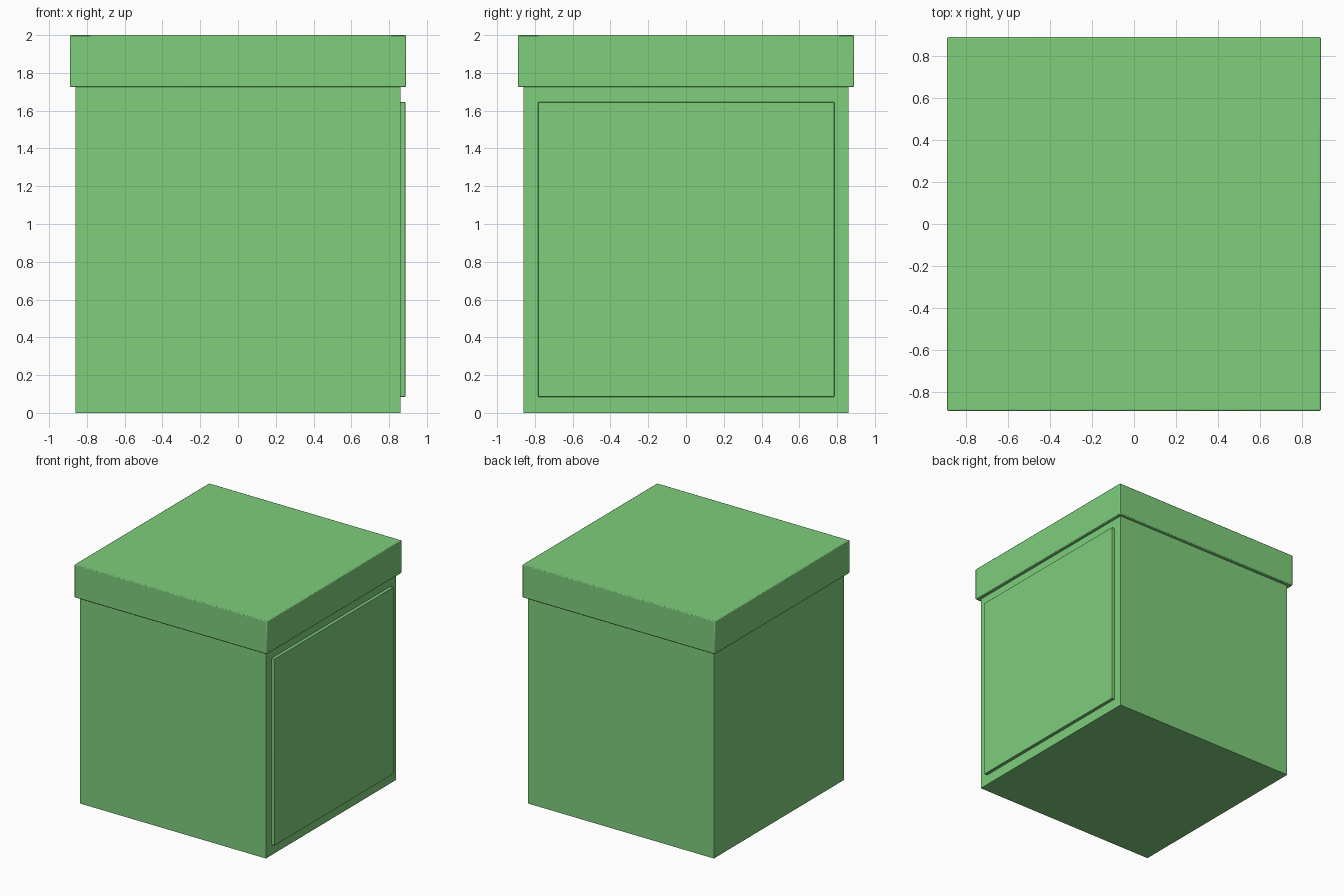
import bpy

if "Cube" in bpy.data.objects:
    bpy.data.objects.remove(bpy.data.objects["Cube"])

green = bpy.data.materials.new("green")
green.diffuse_color = (0.21, 0.62, 0.20, 1)
green.use_nodes = True
green.node_tree.nodes["Principled BSDF"].inputs["Base Color"].default_value = green.diffuse_color


def box(name, x, y, z, bevel=0):
    """Box from (min, max) ranges, with an optional small bevel."""
    bpy.ops.mesh.primitive_cube_add(
        size=1, location=[(a + b) / 2 for a, b in (x, y, z)])
    ob = bpy.context.object
    ob.name = name
    ob.scale = [b - a for a, b in (x, y, z)]
    bpy.ops.object.transform_apply(location=False, rotation=False, scale=True)
    ob.data.materials.append(green)
    if bevel:
        mod = ob.modifiers.new("soft_edge", "BEVEL")
        mod.width = bevel
        mod.segments = 2
        bpy.ops.object.shade_smooth_by_angle()
    return ob


# Main box
box("body", (-0.86, 0.86), (-0.86, 0.86), (0, 1.73))
# Overhanging lid
box("lid", (-0.89, 0.89), (-0.89, 0.89), (1.725, 2.0), 0.006)
# Thin raised panel on the right side
box("side_panel", (0.85, 0.887), (-0.783, 0.786), (0.085, 1.645), 0.003)
